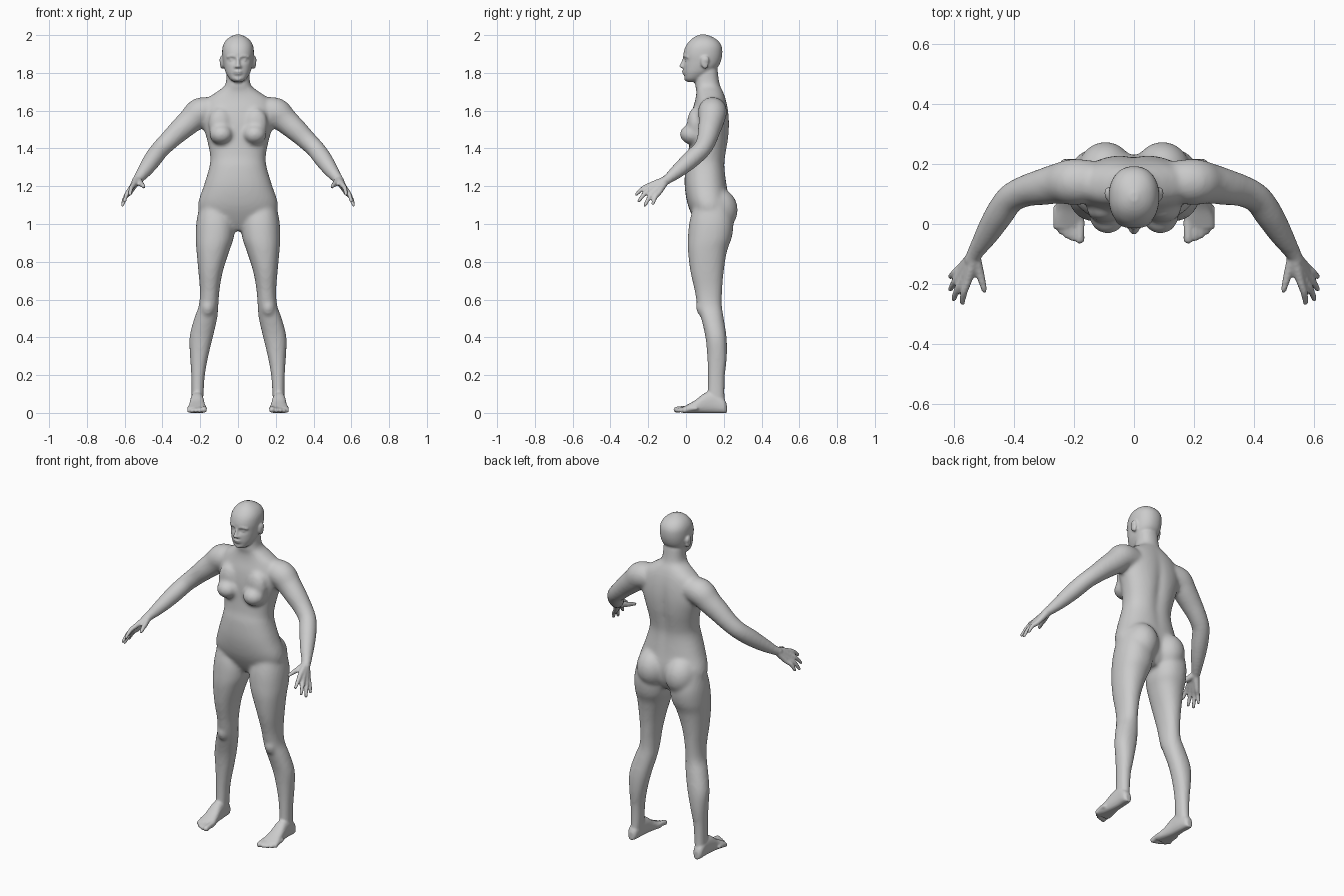
import bpy, bmesh, math
from mathutils import Vector, Matrix


def spline(rows, sub=4):
    """Catmull-Rom interpolation through tuples of numbers."""
    out = []
    for i in range(len(rows) - 1):
        p = [rows[max(0, min(len(rows) - 1, i + k))] for k in (-1, 0, 1, 2)]
        for s in range(sub):
            t = s / sub
            out.append([0.5 * (2 * b + (c - a) * t + (2 * a - 5 * b + 4 * c - d) * t * t
                               + (3 * b - a - 3 * c + d) * t ** 3) for a, b, c, d in zip(*p)])
    return out + [list(rows[-1])]


def skin(bm, rings):
    loops = [[bm.verts.new(p) for p in r] for r in rings]
    n = len(loops[0])
    for a, b in zip(loops, loops[1:]):
        for i in range(n):
            bm.faces.new((a[i], a[(i + 1) % n], b[(i + 1) % n], b[i]))
    bm.faces.new(loops[0])
    bm.faces.new(loops[-1])


def oval(a0, a1, b0, b1, power=2.0, n=40):
    """Superellipse filling the box a0..a1, b0..b1."""
    pts = []
    for i in range(n):
        c, s = math.cos(math.tau * i / n), math.sin(math.tau * i / n)
        pts.append(((a0 + a1) / 2 + (a1 - a0) / 2 * math.copysign(abs(c) ** (2 / power), c),
                    (b0 + b1) / 2 + (b1 - b0) / 2 * math.copysign(abs(s) ** (2 / power), s)))
    return pts


def stack(bm, rows, side=1, power=2.0):
    """Rows of z, x0, x1, y0, y1 lofted upward."""
    skin(bm, [[(side * x, y, z) for x, y in oval(*box, power)] for z, *box in spline(rows)])


def ball(bm, centre, radii, tilt=0, n=16, m=10):
    mat = Matrix.Translation(centre) @ Matrix.Rotation(tilt, 4, 'X') @ Matrix.Diagonal((*radii, 1))
    rings = []
    for j in range(m + 1):
        a = math.pi * (0.02 + 0.96 * j / m)
        rings.append([mat @ Vector((math.sin(a) * math.cos(math.tau * i / n),
                                    math.sin(a) * math.sin(math.tau * i / n), -math.cos(a))) for i in range(n)])
    skin(bm, rings)


def tube(bm, path, side=1, n=16):
    """Rows of x, y, z, radius, with rounded ends."""
    pts = spline(path)
    pos = [Vector((side * p[0], p[1], p[2])) for p in pts]
    rings = []
    for i, p in enumerate(pos):
        t = (pos[min(i + 1, len(pos) - 1)] - pos[max(i - 1, 0)]).normalized()
        u = t.cross(Vector((0, 0.1, 1))).normalized()
        v = t.cross(u)
        rings.append([p + pts[i][3] * (u * math.cos(math.tau * k / n) + v * math.sin(math.tau * k / n))
                      for k in range(n)])
    skin(bm, rings)
    for p, r in ((pos[0], pts[0][3]), (pos[-1], pts[-1][3])):
        ball(bm, p, (r, r, r))


def dent(bm, centre, sigma, dy):
    for v in bm.verts:
        d = sum(((v.co[k] - centre[k]) / sigma[k]) ** 2 for k in range(3))
        v.co.y += dy * math.exp(-d)


def finish(name, bm, voxel, passes):
    """Fuse all overlapping forms into one smooth skin."""
    bmesh.ops.recalc_face_normals(bm, faces=bm.faces[:])
    me = bpy.data.meshes.new(name)
    bm.to_mesh(me)
    bm.free()
    ob = bpy.data.objects.new(name, me)
    bpy.context.collection.objects.link(ob)
    r = ob.modifiers.new("fuse", 'REMESH')
    r.mode, r.voxel_size, r.use_smooth_shade = 'VOXEL', voxel, True
    s = ob.modifiers.new("soften", 'SMOOTH')
    s.factor, s.iterations = 0.5, passes
    return ob


# Torso and neck
core = bmesh.new()
torso = [(.965, .07, .08, .19), (1.02, .185, .045, .22), (1.10, .212, .01, .232), (1.2, .182, -.007, .218),
         (1.3, .152, -.003, .207), (1.36, .147, .01, .212), (1.45, .165, .018, .227), (1.53, .188, .022, .231),
         (1.6, .19, .033, .225), (1.66, .165, .05, .212), (1.705, .105, .055, .195),
         (1.74, .066, .048, .178), (1.83, .06, .05, .166)]
stack(core, [(z, -w, w, f, b) for z, w, f, b in torso], power=2.3)
dent(core, (0, .23, 1.42), (.03, .05, .2), -.014)

for s in (1, -1):
    # Breasts and buttocks
    ball(core, (s * .088, .036, 1.475), (.064, .07, .055))
    ball(core, (s * .095, .045, 1.53), (.062, .04, .085))
    ball(core, (s * .095, .168, 1.075), (.096, .106, .115), 0, 28, 18)
    # Legs
    stack(core, [(1.13, .05, .195, .05, .22), (1.02, .02, .219, .02, .25), (.93, .022, .224, .01, .243),
                 (.86, .045, .22, .01, .218), (.75, .08, .21, .023, .2), (.65, .098, .202, .045, .192),
                 (.57, .104, .207, .06, .19), (.5, .11, .232, .08, .2), (.4, .133, .257, .103, .215),
                 (.3, .157, .254, .112, .217), (.2, .175, .248, .115, .207), (.1, .182, .246, .112, .205),
                 (.04, .187, .248, .1, .21)], s, 2.2)
    ball(core, (s * .16, .078, .56), (.032, .026, .045))
    # Arms
    tube(core, [(.13, .14, 1.6, .07), (.2, .14, 1.592, .077), (.25, .135, 1.548, .068), (.31, .122, 1.495, .06),
                (.36, .11, 1.447, .053), (.41, .085, 1.398, .049), (.45, .03, 1.345, .048),
                (.49, -.035, 1.288, .04), (.525, -.09, 1.243, .029), (.545, -.122, 1.222, .024)], s, 28)
core_ob = finish("torso_base", core, .011, 6)

# Blend the large forms before adding small ones
dg = bpy.context.evaluated_depsgraph_get()
blended = bpy.data.meshes.new_from_object(core_ob.evaluated_get(dg))
bpy.data.objects.remove(core_ob)

# Head with eye sockets
head = bmesh.new()
skull = [(1.752, .022, .008, .05), (1.768, .044, -.008, .09), (1.80, .064, -.013, .135), (1.83, .074, -.014, .168),
         (1.86, .08, -.013, .184), (1.90, .084, -.014, .192), (1.94, .081, -.002, .189),
         (1.97, .066, .02, .17), (1.99, .042, .045, .14), (2.003, .012, .075, .105)]
stack(head, [(z, -w, w, f, b) for z, w, f, b in skull], power=2.2)
for s in (1, -1):
    dent(head, (s * .033, -.008, 1.868), (.019, .04, .012), .015)
dent(head, (0, -.01, 1.785), (.03, .03, .007), .006)
for s in (1, -1):
    # Eyes, brows, nostrils, ears
    ball(head, (s * .033, .008, 1.867), (.014, .013, .009))
    tube(head, [(.012, -.009, 1.886, .006), (.034, -.006, 1.89, .006), (.055, .008, 1.884, .006)], s)
    ball(head, (s * .011, -.02, 1.832), (.008, .01, .007))
    ball(head, (s * .085, .098, 1.855), (.011, .021, .035), .2)
    ball(head, (s * .089, .102, 1.868), (.009, .021, .02), .2)
# Nose, lips, chin
tube(head, [(0, -.009, 1.882, .007), (0, -.017, 1.855, .009), (0, -.025, 1.836, .011)])
ball(head, (0, -.011, 1.807), (.024, .011, .006))
ball(head, (0, -.009, 1.796), (.021, .011, .006))
ball(head, (0, .004, 1.768), (.022, .014, .012))

# Knuckle and tip of each finger
fingers = [((.553, -.187, 1.207), (.571, -.262, 1.158)), ((.566, -.178, 1.19), (.6, -.25, 1.122)),
           ((.573, -.161, 1.176), (.611, -.217, 1.1)), ((.573, -.142, 1.168), (.611, -.175, 1.108))]
# Toe: x, tip y, radius
toes = [(.18, -.05, .016), (.204, -.046, .012), (.224, -.037, .0115), (.243, -.024, .011), (.259, -.008, .011)]
for s in (1, -1):
    # Hands
    for k, t in fingers:
        wrist = (.533 + .1 * (k[0] - .566), -.105, 1.234)
        mid = [(a + b) / 2 for a, b in zip(k, t)]
        tube(head, [(*wrist, .021), (*k, .0145), (mid[0] + .004, mid[1] - .003, mid[2] + .006, .012), (*t, .009)], s)
    tube(head, [(.53, -.11, 1.23, .02), (.515, -.158, 1.214, .0155), (.506, -.19, 1.206, .0125),
                (.498, -.22, 1.197, .0095)], s)
    # Feet
    rows = [(.216, .205, .235, .045), (.2, .192, .248, .075), (.15, .184, .25, .11), (.1, .18, .254, .105),
            (.05, .173, .26, .068), (.01, .165, .269, .045), (-.015, .168, .268, .032)]
    skin(head, [[(s * x, y, max(z, 0)) for x, z in oval(a, b, -.003, h, 2.4)] for y, a, b, h in spline(rows)])
    for x, y, r in toes:
        tube(head, [(x, y + .06, .024, r), (x, y + .025, .021, r * .95), (x, y, r + .0005, r)], s)

# Join everything into one skin
head.from_mesh(blended)
bpy.data.meshes.remove(blended)
body = finish("human_body", head, .0065, 2)
